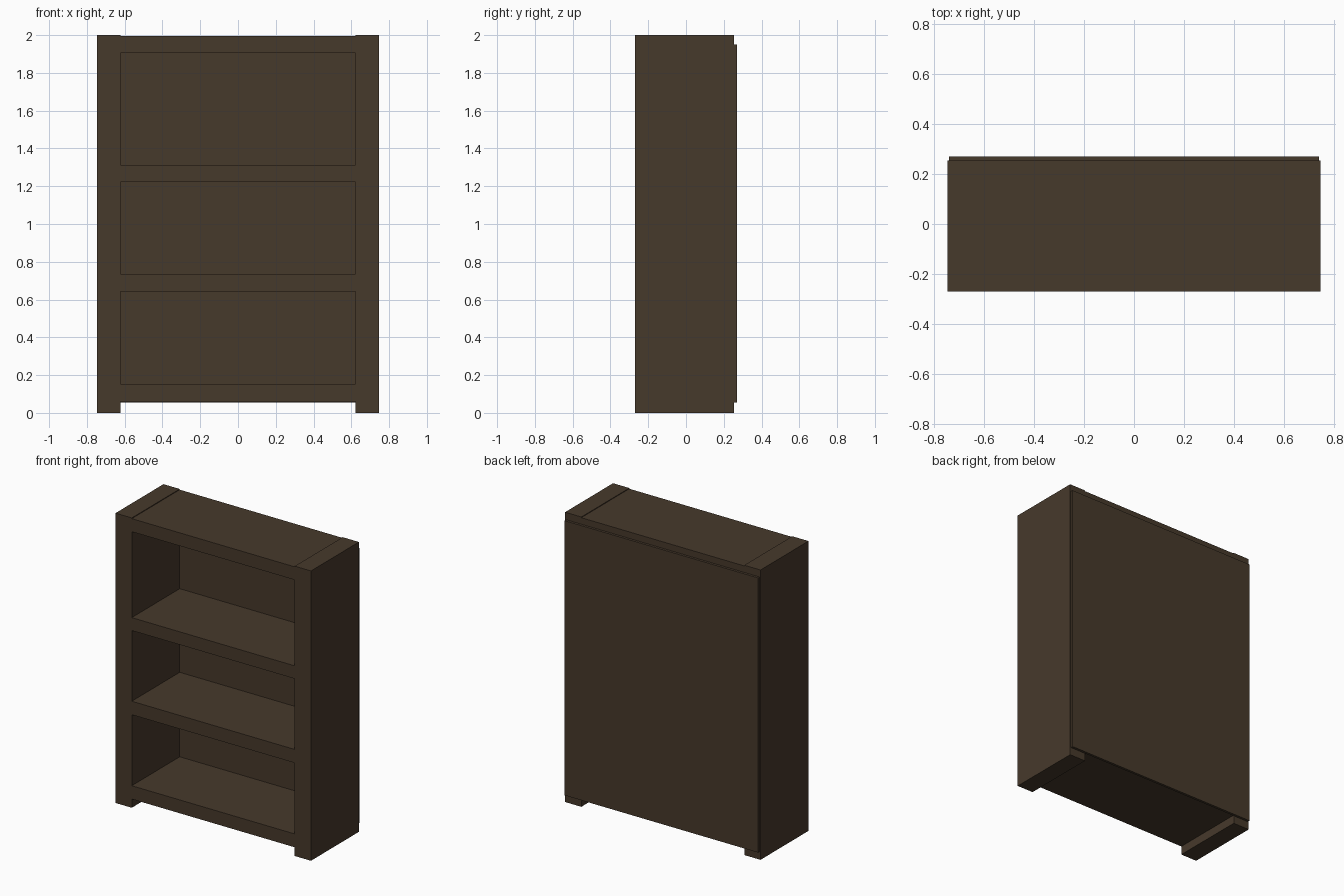
import bpy
import bmesh
from mathutils import Vector

if "Cube" in bpy.data.objects:
    bpy.data.objects.remove(bpy.data.objects["Cube"])

# One dark brown wood colour
wood = bpy.data.materials.new("dark brown wood")
wood.diffuse_color = (0.062, 0.041, 0.024, 1.0)
wood.use_nodes = True
wood.node_tree.nodes["Principled BSDF"].inputs["Base Color"].default_value = wood.diffuse_color


def box(name, low, high):
    """Flat-shaded box between two corners."""
    low, high = Vector(low), Vector(high)
    bm = bmesh.new()
    bmesh.ops.create_cube(bm, size=1.0)
    bmesh.ops.scale(bm, vec=high - low, verts=bm.verts)
    bmesh.ops.translate(bm, vec=(low + high) / 2, verts=bm.verts)
    mesh = bpy.data.meshes.new(name)
    bm.to_mesh(mesh)
    bm.free()
    mesh.materials.append(wood)
    obj = bpy.data.objects.new(name, mesh)
    bpy.context.collection.objects.link(obj)
    return obj


FRONT, REAR, BACK = -0.27, 0.253, 0.27
OUTER, INNER = 0.746, 0.622

# Thick side panels that also form the feet
box("left_side", (-OUTER, FRONT, 0), (-INNER, REAR, 2.0))
box("right_side", (INNER, FRONT, 0), (OUTER, REAR, 2.0))

# Bottom board, two shelves and top board
boards = {
    "bottom_board": (0.06, 0.152),
    "lower_shelf": (0.642, 0.735),
    "upper_shelf": (1.223, 1.312),
    "top_board": (1.905, 1.995),
}
for name, (z0, z1) in boards.items():
    box(name, (-INNER, FRONT, z0), (INNER, REAR, z1))

# Thin back panel fixed behind the carcass
box("back_panel", (-0.739, REAR, 0.055), (0.739, BACK, 1.95))
